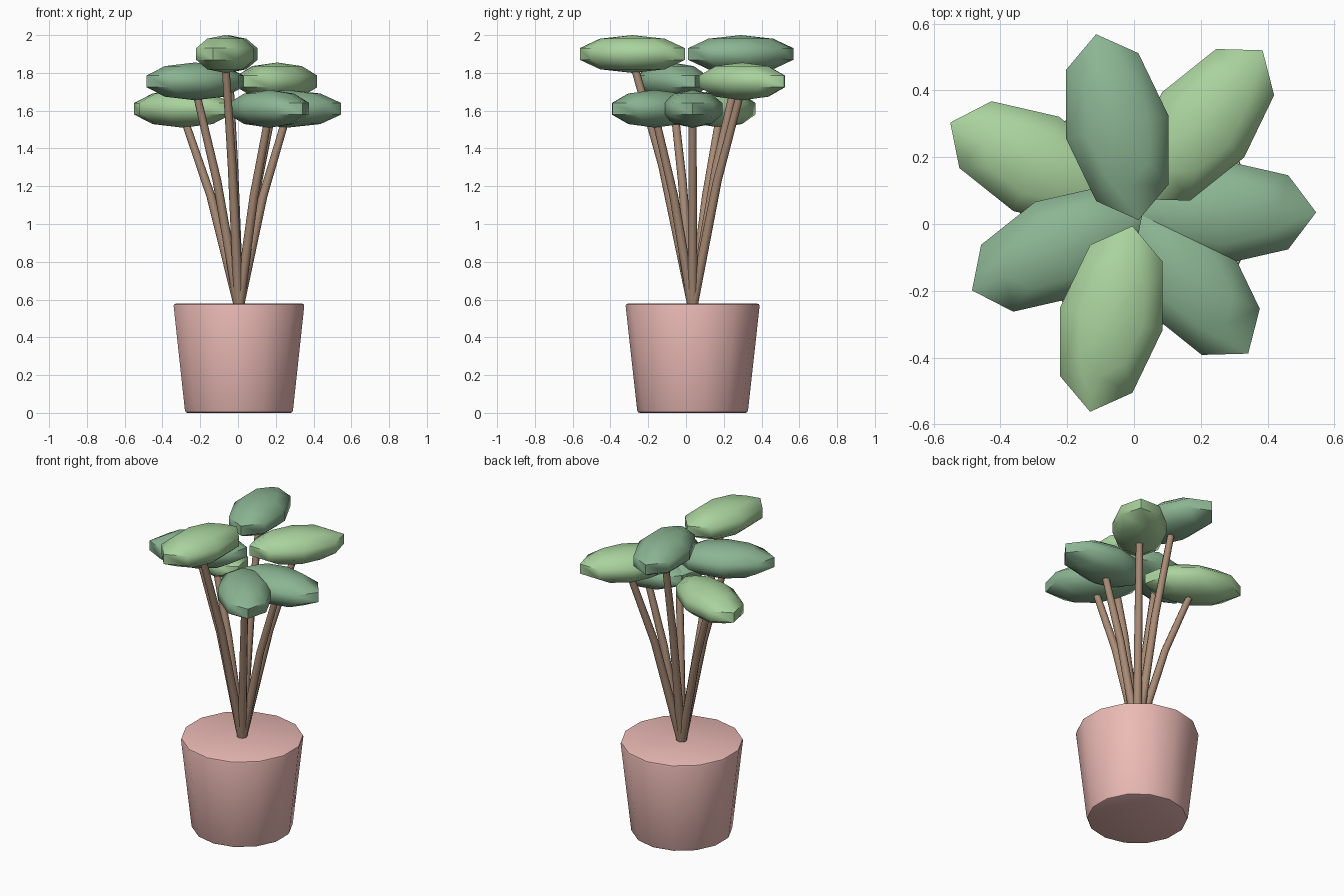
import bpy, bmesh, math
from mathutils import Vector

if "Cube" in bpy.data.objects:
    bpy.data.objects.remove(bpy.data.objects["Cube"])

CX, CY = 0.005, 0.035          # pot centre
POT_H = 0.578


def material(name, rgb):
    m = bpy.data.materials.new(name)
    m.diffuse_color = (*rgb, 1)
    m.use_nodes = True
    m.node_tree.nodes["Principled BSDF"].inputs["Base Color"].default_value = m.diffuse_color
    return m


PINK = material("pot_pink", (0.83, 0.49, 0.46))
BROWN = material("stem_brown", (0.40, 0.26, 0.18))
LIGHT = material("leaf_light", (0.40, 0.65, 0.34))
DARK = material("leaf_dark", (0.26, 0.46, 0.29))


def finish(name, mat, angle):
    ob = bpy.context.object
    ob.name = name
    ob.data.materials.append(mat)
    bpy.ops.object.shade_smooth_by_angle(angle=math.radians(angle))
    return ob


# Tapered 14-sided pot with softened rims
bpy.ops.mesh.primitive_cone_add(vertices=14, radius1=0.292, radius2=0.356,
                                depth=POT_H, location=(CX, CY, POT_H / 2))
pot = bpy.context.object
bm = bmesh.new()
bm.from_mesh(pot.data)
rims = [e for e in bm.edges if abs(e.verts[0].co.z - e.verts[1].co.z) < 0.01]
bmesh.ops.bevel(bm, geom=rims, offset=0.012, segments=2, profile=0.5, affect='EDGES')
bm.to_mesh(pot.data)
bm.free()
finish("pot", PINK, 40)

# Soil, flush with the pot top
bpy.ops.mesh.primitive_cylinder_add(vertices=14, radius=0.32, depth=0.03,
                                    location=(CX, CY, POT_H - 0.016))
finish("soil", BROWN, 30)


def stem(name, points, radii, sides=8):
    """Thin tube through the points."""
    bm = bmesh.new()
    rings = []
    for i, (p, r) in enumerate(zip(points, radii)):
        d = points[min(i + 1, len(points) - 1)] - points[max(i - 1, 0)]
        u = d.cross(Vector((0, 1, 0))).normalized()
        v = d.cross(u).normalized()
        rings.append([bm.verts.new(p + r * (u * math.cos(a) + v * math.sin(a)))
                      for a in (k * math.tau / sides for k in range(sides))])
    for a, b in zip(rings, rings[1:]):
        for k in range(sides):
            j = (k + 1) % sides
            bm.faces.new((a[k], a[j], b[j], b[k]))
    bm.faces.new(rings[0])
    bm.faces.new(rings[-1])
    bmesh.ops.recalc_face_normals(bm, faces=bm.faces)
    me = bpy.data.meshes.new(name)
    bm.to_mesh(me)
    bm.free()
    ob = bpy.data.objects.new(name, me)
    bpy.context.collection.objects.link(ob)
    bpy.ops.object.select_all(action='DESELECT')
    ob.select_set(True)
    bpy.context.view_layer.objects.active = ob
    finish(name, BROWN, 50)


# Leaf centres, fanned out in seven equal steps, each on its own stem
leaves = [
    (0.260, 0.035, 1.61, DARK),
    (0.207, 0.297, 1.755, LIGHT),
    (-0.050, 0.290, 1.90, DARK),
    (-0.293, 0.180, 1.61, LIGHT),
    (-0.228, -0.075, 1.755, DARK),
    (-0.068, -0.284, 1.90, LIGHT),
    (0.164, -0.165, 1.61, DARK),
]
base = Vector((CX, CY, 0.56))
for i, (x, y, z, mat) in enumerate(leaves):
    tip = Vector((x, y, z))
    bpy.ops.mesh.primitive_uv_sphere_add(segments=8, ring_count=5, radius=1, location=tip,
                                         rotation=(0, 0, i * math.tau / 7))
    bpy.context.object.scale = (0.30, 0.165, 0.10)
    bpy.ops.object.transform_apply(location=False, rotation=False, scale=True)
    finish(f"leaf_{i + 1}", mat, 60)
    mid = base.lerp(tip, 0.5)
    mid.z = base.z + 0.56 * (z - base.z)
    stem(f"stem_{i + 1}", [base, mid, tip - Vector((0, 0, 0.03))], [0.026, 0.023, 0.02])
